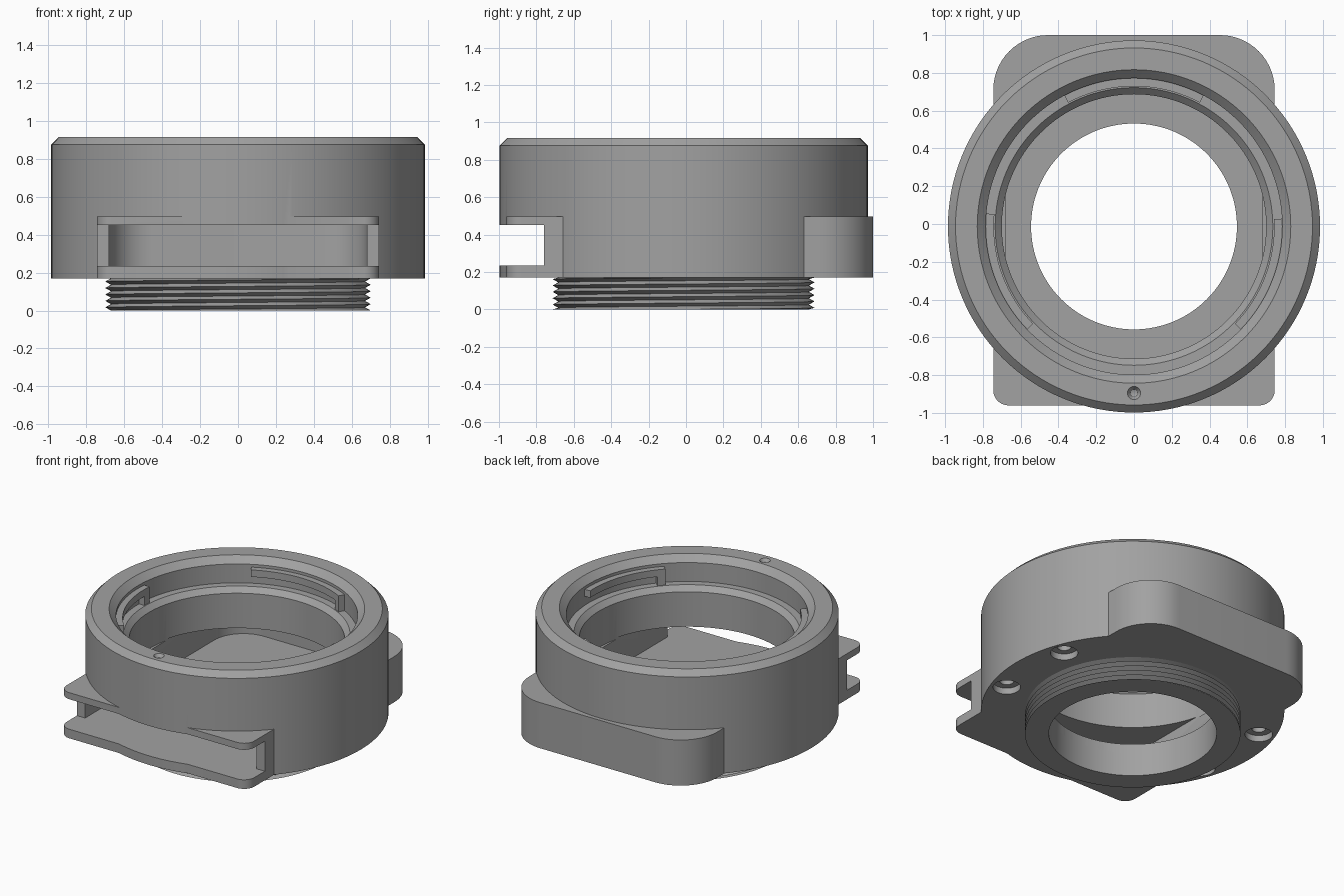
import bpy, bmesh, math

if "Cube" in bpy.data.objects:
    bpy.data.objects.remove(bpy.data.objects["Cube"])

CY = -0.013          # y of the optical axis
SEG = 128

metal = bpy.data.materials.new("grey metal")
metal.diffuse_color = (0.36, 0.36, 0.36, 1)
metal.use_nodes = True
metal.node_tree.nodes["Principled BSDF"].inputs["Base Color"].default_value = metal.diffuse_color


def make(name, bm):
    bmesh.ops.recalc_face_normals(bm, faces=bm.faces)
    me = bpy.data.meshes.new(name)
    bm.to_mesh(me)
    bm.free()
    me.materials.append(metal)
    ob = bpy.data.objects.new(name, me)
    bpy.context.collection.objects.link(ob)
    return ob


def lathe(name, prof, x=0, y=CY, seg=SEG):
    """Closed solid of revolution; prof is a closed (r, z) loop or starts and ends on the axis."""
    bm = bmesh.new()
    rings = []
    for r, z in prof:
        n = 1 if r == 0 else seg
        rings.append([bm.verts.new((x + r * math.cos(2 * math.pi * i / seg),
                                    y + r * math.sin(2 * math.pi * i / seg), z)) for i in range(n)])
    pairs = list(zip(rings, rings[1:]))
    if prof[0][0] > 0:
        pairs.append((rings[-1], rings[0]))
    for a, b in pairs:
        for i in range(seg):
            j = (i + 1) % seg
            loop = [a[i % len(a)], a[j % len(a)], b[j % len(b)], b[i % len(b)]]
            bm.faces.new(list(dict.fromkeys(loop)))
    return make(name, bm)


def prism(name, pts, z0, z1):
    bm = bmesh.new()
    f = bm.faces.new([bm.verts.new((x, y, z0)) for x, y in pts])
    up = bmesh.ops.extrude_face_region(bm, geom=[f])["geom"]
    bmesh.ops.translate(bm, vec=(0, 0, z1 - z0), verts=[v for v in up if isinstance(v, bmesh.types.BMVert)])
    return make(name, bm)


def rounded(w, y0, y1, r0, r1, n=14):
    """Rectangle outline of half width w, front corner radius r0, back corner radius r1."""
    pts = []
    for sx, y, r, a in ((1, y0, r0, -90), (1, y1, r1, 0), (-1, y1, r1, 90), (-1, y0, r0, 180)):
        cx, cy = sx * (w - r), y + r if y == y0 else y - r
        if r == 0:
            pts.append((cx, cy))
            continue
        for i in range(n + 1):
            t = math.radians(a + 90 * i / n)
            pts.append((cx + r * math.cos(t), cy + r * math.sin(t)))
    return pts


def arc(r0, r1, a0, a1, n=20):
    """Outline of a ring sector, angles in degrees."""
    t = [math.radians(a0 + (a1 - a0) * i / n) for i in range(n + 1)]
    return [(r1 * math.cos(a), CY + r1 * math.sin(a)) for a in t] + \
           [(r0 * math.cos(a), CY + r0 * math.sin(a)) for a in reversed(t)]


def boolean(ob, tool, op):
    m = ob.modifiers.new(op, 'BOOLEAN')
    m.operation, m.object, m.solver = op, tool, 'EXACT'
    dg = bpy.context.evaluated_depsgraph_get()
    me = bpy.data.meshes.new_from_object(ob.evaluated_get(dg))
    ob.modifiers.clear()
    ob.data = me
    bpy.data.objects.remove(tool)


# Main housing: chamfered drum joined with the filter drawer block
body = lathe("housing", [(0, .17), (.985, .17), (.985, .875), (.945, .915), (0, .915)])
boolean(body, prism("block", rounded(.745, -.96, 1.0, .08, .29), .17, .497), 'UNION')

# Stepped lens bore
boolean(body, lathe("bore", [(0, .1), (.545, .1), (.545, .44), (.70, .44), (.70, .70), (.735, .735),
                             (.785, .735), (.785, .87), (.885, .97), (0, .97)]), 'DIFFERENCE')
# Drawer slot and open front gap
boolean(body, prism("slot", rounded(.68, -1.2, .935, 0, .23), .235, .45), 'DIFFERENCE')
boolean(body, prism("gap", rounded(1.2, -1.3, -.76, 0, 0), .235, .45), 'DIFFERENCE')

# Counterbored screw holes underneath
for sx in (-1, 1):
    for sy in (-1, 1):
        boolean(body, lathe("screw", [(0, .1), (.09, .1), (.09, .215), (.045, .215), (.045, .34), (0, .34)],
                            sx * .825, CY + sy * .29, 32), 'DIFFERENCE')
# Index dimple on the top rim
boolean(body, lathe("dimple", [(0, .885), (.02, .893), (.035, .915), (.035, .95), (0, .95)], 0, -.895, 24), 'DIFFERENCE')

# Threaded tube: helical sawtooth, clamped flat at both ends
PITCH, TOP = 0.034, 0.17
bm = bmesh.new()
prof = [(.67 if k % 2 else .70, -PITCH + k * PITCH / 2) for k in range(14)]
cols = []
for i in range(SEG + 1):
    a = 2 * math.pi * i / SEG
    col = [(.545, 0)] + [(r, min(max(z + PITCH * i / SEG, 0), TOP)) for r, z in prof] + [(.545, TOP)]
    cols.append([bm.verts.new((r * math.cos(a), CY + r * math.sin(a), z)) for r, z in col])
for a, b in zip(cols, cols[1:]):
    for k in range(len(a)):
        j = (k + 1) % len(a)
        bm.faces.new((a[k], b[k], b[j], a[j]))
tube = make("threaded_tube", bm)

# Bayonet tabs, each with a stop post at one end
parts = [body, tube]
for i, (a0, a1) in enumerate(((62, 118), (175, 224), (316, 363))):
    parts.append(prism(f"bayonet_tab_{i + 1}", arc(.742, .79, a0, a1), .80, .85))
    parts.append(prism(f"bayonet_stop_{i + 1}", arc(.742, .79, a0, a0 + 4, 3), .735, .80))

for ob in parts:
    bpy.ops.object.select_all(action='DESELECT')
    ob.select_set(True)
    bpy.context.view_layer.objects.active = ob
    bpy.ops.object.shade_smooth_by_angle(angle=math.radians(25))
